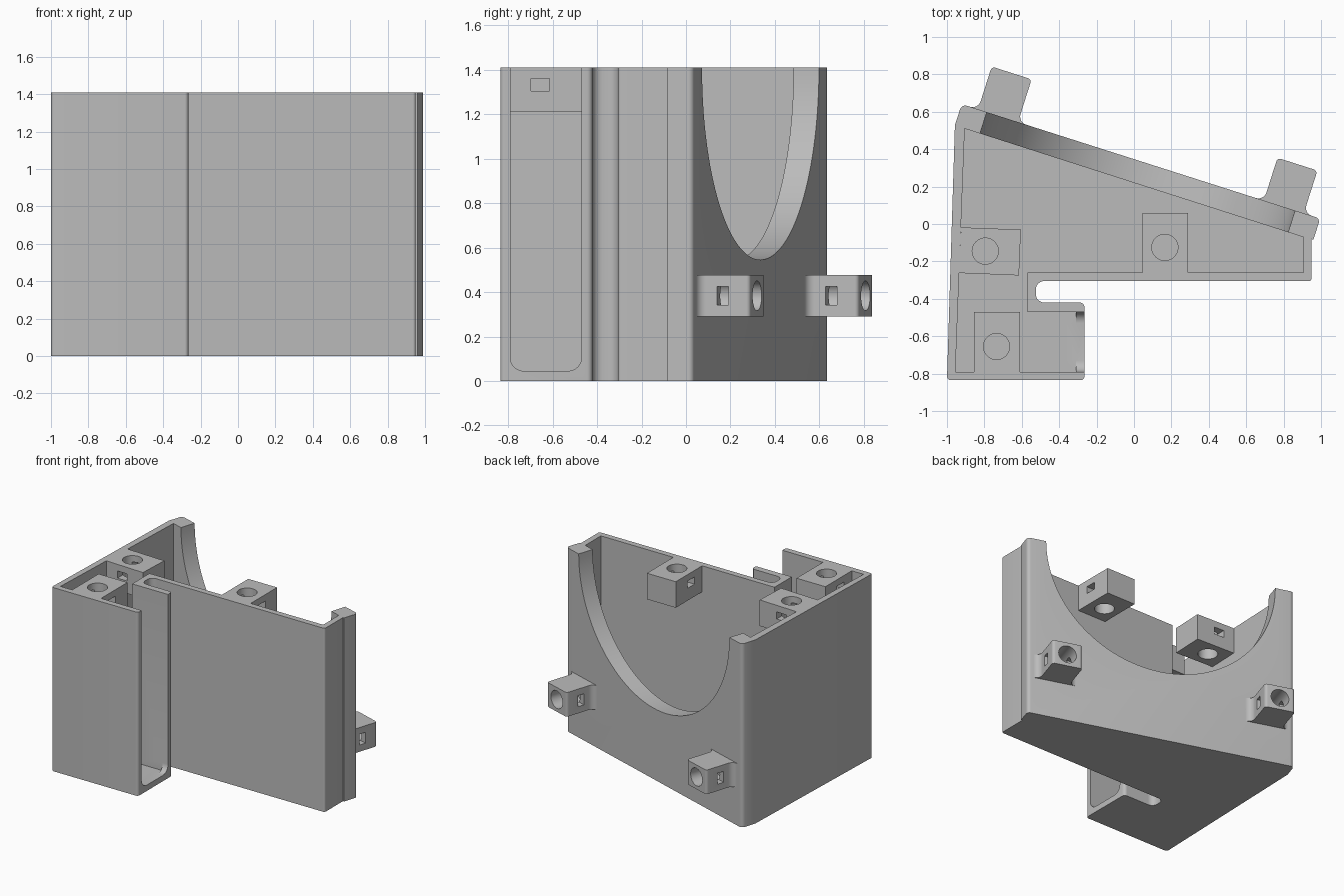
import bpy, bmesh, math
from mathutils import Vector, Matrix

cube = bpy.data.objects.get("Cube")
if cube:
    bpy.data.objects.remove(cube)

H = 1.41               # overall height
FLOOR = 0.045          # floor thickness
TILT = math.radians(-17.7)
# Frame of the slanted back panel: local x runs along it, local y points outwards
PANEL = Matrix.Translation((0.037, 0.335, 0)) @ Matrix.Rotation(TILT, 4, 'Z')

grey = bpy.data.materials.new("plain grey")
grey.use_nodes = True
COLOUR = (0.5, 0.5, 0.5, 1)
grey.diffuse_color = COLOUR
grey.node_tree.nodes["Principled BSDF"].inputs["Base Color"].default_value = COLOUR


def rounded(points, steps=6):
    """Outline from (x, y) or (x, y, radius) corners, with arcs at the latter."""
    out = []
    for i, p in enumerate(points):
        c = Vector(p[:2])
        if len(p) == 2:
            out.append(c)
            continue
        a = (Vector(points[i - 1][:2]) - c).normalized()
        b = (Vector(points[(i + 1) % len(points)][:2]) - c).normalized()
        half = a.angle(b) / 2
        centre = c + (a + b).normalized() * (p[2] / math.sin(half))
        start = c + a * (p[2] / math.tan(half)) - centre
        end = c + b * (p[2] / math.tan(half)) - centre
        for k in range(steps + 1):
            t = k / steps
            d = start.lerp(end, t).normalized() if 0 < t < 1 else start.normalized()
            angle = start.angle_signed(end) * -t
            d = Matrix.Rotation(angle, 2) @ start
            out.append(centre + d)
    return out


def prism(name, outline, z0, z1, matrix=None):
    """Solid with the given outline between two heights."""
    bm = bmesh.new()
    base = bm.faces.new([bm.verts.new((x, y, z0)) for x, y in outline])
    top = bmesh.ops.extrude_face_region(bm, geom=[base])["geom"]
    moved = [v for v in top if isinstance(v, bmesh.types.BMVert)]
    bmesh.ops.translate(bm, verts=moved, vec=(0, 0, z1 - z0))
    bmesh.ops.recalc_face_normals(bm, faces=bm.faces)
    return finish(name, bm, matrix)


def box(name, x0, x1, y0, y1, z0, z1, matrix=None):
    return prism(name, [(x0, y0), (x1, y0), (x1, y1), (x0, y1)], z0, z1, matrix)


def cylinder(name, radius, depth, matrix, segments=40):
    bm = bmesh.new()
    bmesh.ops.create_cone(bm, cap_ends=True, segments=segments,
                          radius1=radius, radius2=radius, depth=depth)
    return finish(name, bm, matrix)


def finish(name, bm, matrix):
    if matrix:
        bmesh.ops.transform(bm, matrix=matrix, verts=bm.verts)
    mesh = bpy.data.meshes.new(name)
    bm.to_mesh(mesh)
    bm.free()
    mesh.materials.append(grey)
    obj = bpy.data.objects.new(name, mesh)
    bpy.context.collection.objects.link(obj)
    return obj


def select(obj):
    bpy.ops.object.select_all(action='DESELECT')
    obj.select_set(True)
    bpy.context.view_layer.objects.active = obj


def cut(obj, *cutters):
    """Subtract the cutters, then remove them."""
    for cutter in cutters:
        select(obj)
        mod = obj.modifiers.new("cut", 'BOOLEAN')
        mod.operation, mod.solver, mod.object = 'DIFFERENCE', 'EXACT', cutter
        bpy.ops.object.modifier_apply(modifier=mod.name)
        bpy.data.objects.remove(cutter)


def smooth(obj):
    select(obj)
    bpy.ops.object.shade_smooth_by_angle(angle=math.radians(30))


def panel_point(x, y, *radius):
    p = PANEL @ Vector((x, y, 0))
    return (p.x, p.y, *radius)


# Housing: outer outline including the side slot and the thick slanted panel
housing = prism("housing", rounded([
    (-1, -0.835, 0.02), (-0.265, -0.835, 0.02), (-0.265, -0.42, 0.025),
    (-0.525, -0.42, 0.045), (-0.525, -0.305, 0.045), (0.95, -0.305, 0.015),
    (0.95, -0.081), panel_point(1.006, -0.119), panel_point(1.006, 0, 0.025),
    panel_point(-1.006, 0, 0.03), panel_point(-1.006, -0.119)]), 0, H)

# Hollow interior, joined to the front pocket
interior = prism("interior_cutter", [
    (-0.955, -0.79), (-0.31, -0.79), (-0.31, -0.47), (-0.57, -0.47),
    (-0.57, -0.26), (0.905, -0.26), (0.905, -0.07), (-0.905, 0.51)],
    FLOOR, H + 0.2)

# Round-cornered opening at the end of the pocket
upright = Matrix(((0, 0, 1, 0), (1, 0, 0, 0), (0, 1, 0, 0), (0, 0, 0, 1)))
opening = prism("opening_cutter", rounded([
    (-0.79, FLOOR, 0.06), (-0.47, FLOOR, 0.06), (-0.47, H + 0.1),
    (-0.79, H + 0.1)]), -0.36, -0.2, upright)

# Half-round cradle through the panel
LIE = Matrix.Rotation(math.pi / 2, 4, 'X')
cradle = cylinder("cradle_cutter", 0.865, 0.3,
                  PANEL @ Matrix.Translation((0, -0.03, H)) @ LIE, 128)
cut(housing, interior, opening, cradle)
smooth(housing)

# Screw blocks inside the rim: outline, hole centre, slot direction
BLOCKS = {
    "side_screw_block": ([(-0.935, -0.262), (-0.615, -0.275), (-0.605, -0.03),
                          (-0.925, -0.018)], (-0.795, -0.145), 'Y'),
    "front_screw_block": ([(-0.855, -0.79), (-0.61, -0.79), (-0.61, -0.47),
                           (-0.855, -0.47)], (-0.735, -0.655), 'X'),
    "middle_screw_block": ([(0.045, -0.26), (0.29, -0.26), (0.29, 0.06),
                            (0.045, 0.06)], (0.165, -0.125), 'X'),
}
for name, (outline, (cx, cy), axis) in BLOCKS.items():
    block = prism(name, outline, H - 0.2, H)
    hole = cylinder("hole_cutter", 0.07, 0.6, Matrix.Translation((cx, cy, H)))
    dx, dy = (0.3, 0.042) if axis == 'X' else (0.042, 0.3)
    slot = box("slot_cutter", cx - dx, cx + dx, cy - dy, cy + dy, 1.305, 1.36)
    cut(block, hole, slot)
    smooth(block)

# Mounting tabs on the outside of the panel, flared at the root
for name, side in (("left_tab", 1), ("right_tab", -1)):
    c, w, z = side * 0.802, 0.112, 0.383
    a, b = c - w, c + w
    tab = prism(name, rounded([
        (a - 0.05, -0.01), (a - 0.05, 0), (a, 0, 0.045), (a, 0.24, 0.02),
        (b, 0.24, 0.02), (b, 0, 0.045), (b + 0.05, 0), (b + 0.05, -0.01)]),
        z - 0.093, z + 0.093, PANEL)
    hole = cylinder("hole_cutter", 0.067, 0.3,
                    PANEL @ Matrix.Translation((c, 0.17, z)) @ LIE)
    slot = box("slot_cutter", c - 0.3, c + 0.3, 0.087, 0.14, z - 0.042, z + 0.042, PANEL)
    cut(tab, hole, slot)
    smooth(tab)
